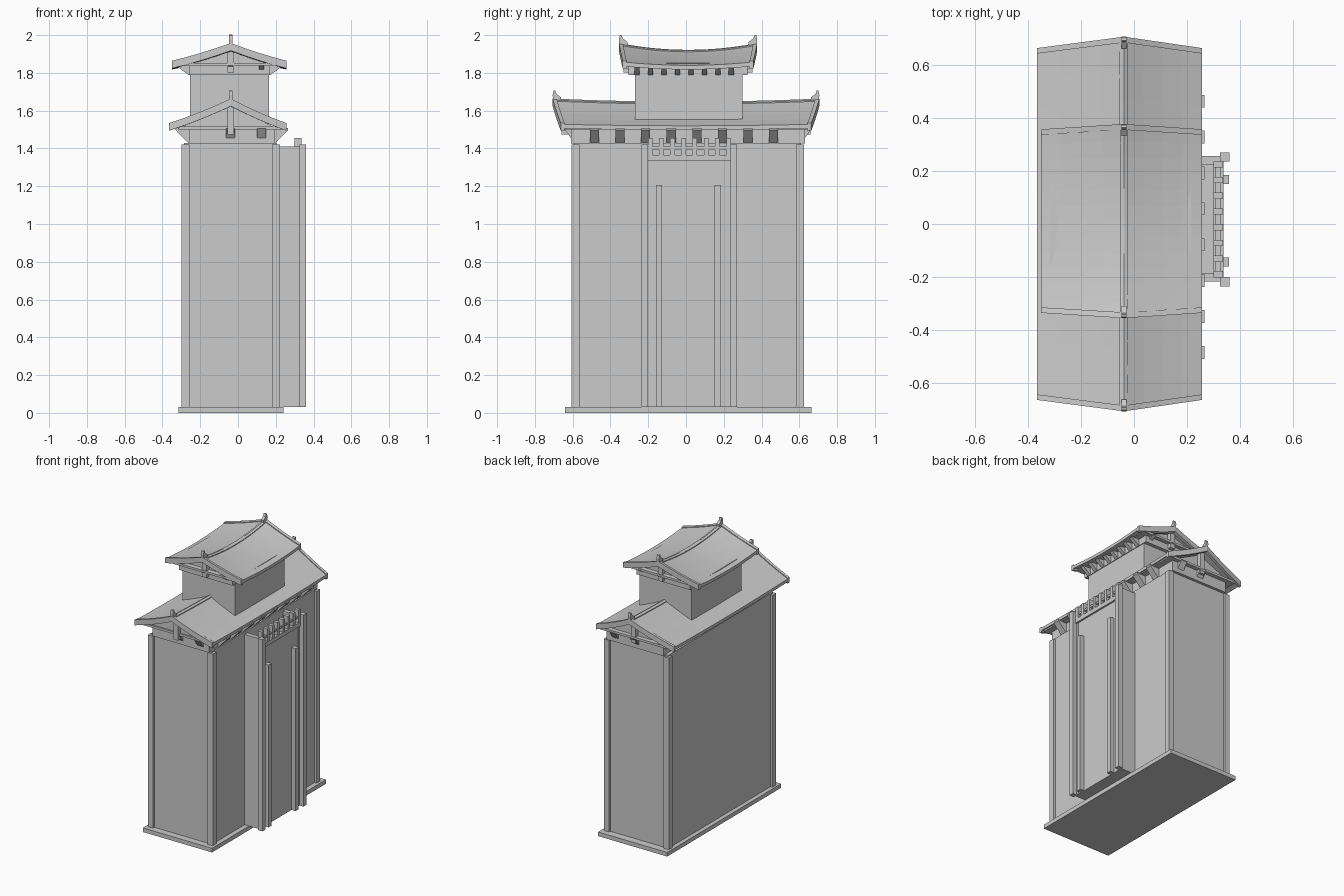
import bpy, bmesh
from mathutils import Vector

if "Cube" in bpy.data.objects:
    bpy.data.objects.remove(bpy.data.objects["Cube"])

def mesh_obj(name, verts, faces):
    me = bpy.data.meshes.new(name)
    bm = bmesh.new()
    vs = [bm.verts.new(v) for v in verts]
    for f in faces:
        bm.faces.new([vs[i] for i in f])
    bmesh.ops.recalc_face_normals(bm, faces=bm.faces)
    bm.to_mesh(me)
    bm.free()
    ob = bpy.data.objects.new(name, me)
    bpy.context.collection.objects.link(ob)
    return ob

def prism(name, profile, axis, a, b):
    """Extrude a 2D profile along 'x' or 'y'; profile is (other axis, z)."""
    n = len(profile)
    pt = (lambda p, t: (p[0], t, p[1])) if axis == 'y' else (lambda p, t: (t, p[0], p[1]))
    verts = [pt(p, t) for t in (a, b) for p in profile]
    faces = [list(range(n)), list(range(n, 2 * n))]
    faces += [[i, (i + 1) % n, n + (i + 1) % n, n + i] for i in range(n)]
    return mesh_obj(name, verts, faces)

def box(name, x0, x1, y0, y1, z0, z1):
    return prism(name, [(x0, z0), (x1, z0), (x1, z1), (x0, z1)], 'y', y0, y1)

def sheet(name, point, us, vs, thick):
    """Grid of point(u, v) on top, thickened straight down."""
    nu, nv = len(us), len(vs)
    top = [Vector(point(u, v)) for u in us for v in vs]
    verts = top + [p - Vector((0, 0, thick)) for p in top]
    o = nu * nv
    idx = lambda i, j: i * nv + j
    faces = []
    for i in range(nu - 1):
        for j in range(nv - 1):
            q = [idx(i, j), idx(i + 1, j), idx(i + 1, j + 1), idx(i, j + 1)]
            faces += [q, [k + o for k in q]]
    rim = [idx(i, 0) for i in range(nu)] + [idx(nu - 1, j) for j in range(1, nv)]
    rim += [idx(i, nv - 1) for i in range(nu - 2, -1, -1)] + [idx(0, j) for j in range(nv - 2, 0, -1)]
    for a, b in zip(rim, rim[1:] + rim[:1]):
        faces.append([a, b, b + o, a + o])
    return mesh_obj(name, verts, faces)

def frange(a, b, n):
    return [a + (b - a) * i / n for i in range(n + 1)]

def roof(tag, xl, xr, xp, ze, zp, yc, half, inset, sag):
    def surf(lift):
        def f(u, s):  # u: -1 left eave, 0 ridge, 1 right eave
            t = abs(u)
            x = xp + (xr - xp) * u if u > 0 else xp + (xp - xl) * u
            z = zp - (zp - ze) * (t + 0.2 * t * (1 - t)) + sag * (s * s - 1) * (1 - 0.5 * t)
            return x, yc + s * (half - inset * t), z + lift
        return f
    us = frange(-1, 1, 8)
    sheet(tag + "_roof", surf(0), us, frange(-1, 1, 12), 0.022)
    # ridge cap
    sheet(tag + "_ridge_cap", surf(0.006), [-0.05, 0, 0.05], frange(-1, 1, 12), 0.02)
    for s in (-1, 1):
        # barge board along each gable
        d = 0.022 / half
        sheet(tag + "_barge_board", surf(0.006), us, sorted([s, s * (1 - d)]), 0.04)
        # gable wall, king post and ridge horn
        ye = yc + s * half
        yg = ye - s * (inset + 0.035)
        prism(tag + "_gable", [(xl + 0.05, ze - 0.022), (xr - 0.05, ze - 0.022), (xp, zp - 0.03)],
              'y', yg, yg - s * 0.02)
        box(tag + "_king_post", xp - 0.018, xp + 0.018, *sorted((yg - s * 0.01, yg + s * 0.03)),
            ze - 0.055, zp - 0.02)
        horn = [(-0.045, -0.015), (-0.003, -0.015), (0, 0.025), (-0.004, 0.047), (-0.014, 0.05),
                (-0.02, 0.03), (-0.045, 0.012)]
        prism(tag + "_ridge_horn", [(ye + s * a, zp + b) for a, b in horn], 'x', xp - 0.01, xp + 0.01)

def eave_frame(tag, x0, x1, y0, y1, z0, z1, out, ys, w, xs):
    # box frieze with wedge brackets carrying the eaves
    box(tag + "_frieze", x0, x1, y0, y1, z0, z1)
    for s, x in ((-1, x0), (1, x1)):
        wedge = [(x - s * 0.01, z0), (x, z0), (x + s * out, z1 - 0.008), (x + s * out, z1 + 0.004),
                 (x - s * 0.01, z1 + 0.004)]
        for y in ys:
            prism(tag + "_side_bracket", wedge, 'y', y - w / 2, y + w / 2)
    for s, y in ((-1, y0), (1, y1)):
        wedge = [(y - s * 0.01, z0 + 0.03), (y, z0 + 0.03), (y + s * 0.035, z1), (y - s * 0.01, z1)]
        for x in xs:
            prism(tag + "_end_bracket", wedge, 'x', x - w / 2, x + w / 2)
    # thin soffit plate closing the roof underside
    box(tag + "_soffit", x0 - 0.055, x1 + 0.045, y0 - 0.03, y1 + 0.03, z1 - 0.004, z1 + 0.012)

# base slab and main hall
box("base_slab", -0.315, 0.24, -0.64, 0.665, 0, 0.03)
box("main_walls", -0.285, 0.205, -0.59, 0.61, 0.03, 1.43)
for x in (-0.30, 0.18):
    for y in (-0.605, 0.583):
        box("corner_post", x, x + 0.042, y, y + 0.042, 0.03, 1.42)

# projecting entrance bay
box("entrance_bay", 0.2, 0.325, -0.205, 0.245, 0.03, 1.335)
for y in (-0.235, 0.235):
    box("bay_post", 0.325, 0.36, y, y + 0.035, 0.03, 1.42)
    s = -1 if y < 0 else 1
    box("bay_post_web", 0.2, 0.327, *sorted((0.02 + s * 0.205, 0.02 + s * 0.237)), 0.03, 1.41)
for y in (-0.16, 0.15):
    box("pilaster", 0.32, 0.358, y, y + 0.034, 0.03, 1.207)
# balcony balustrade with rail and balusters
box("balcony_sill", 0.30, 0.338, -0.205, 0.245, 1.335, 1.365)
box("balcony_rail", 0.305, 0.328, -0.205, 0.245, 1.395, 1.41)
for i in range(8):
    y = -0.19 + i * 0.0593
    box("baluster", 0.30, 0.335, y - 0.012, y + 0.012, 1.36, 1.456)

# lower eaves and roof
eave_frame("lower", -0.26, 0.195, -0.61, 0.63, 1.425, 1.505, 0.07,
           [-0.484 + i * 0.1353 for i in range(8)], 0.048, (-0.04, 0.125))
roof("lower", -0.366, 0.257, -0.038, 1.528, 1.658, 0.0, 0.706, 0.043, 0.016)

# upper storey
box("upper_walls", -0.255, 0.165, -0.27, 0.30, 1.53, 1.80)
eave_frame("upper", -0.26, 0.17, -0.305, 0.325, 1.788, 1.84, 0.06,
           [-0.26 + i * 0.0714 for i in range(8)], 0.027, (-0.04, 0.125))
roof("upper", -0.35, 0.257, -0.038, 1.858, 1.952, 0.011, 0.366, 0.02, 0.036)
